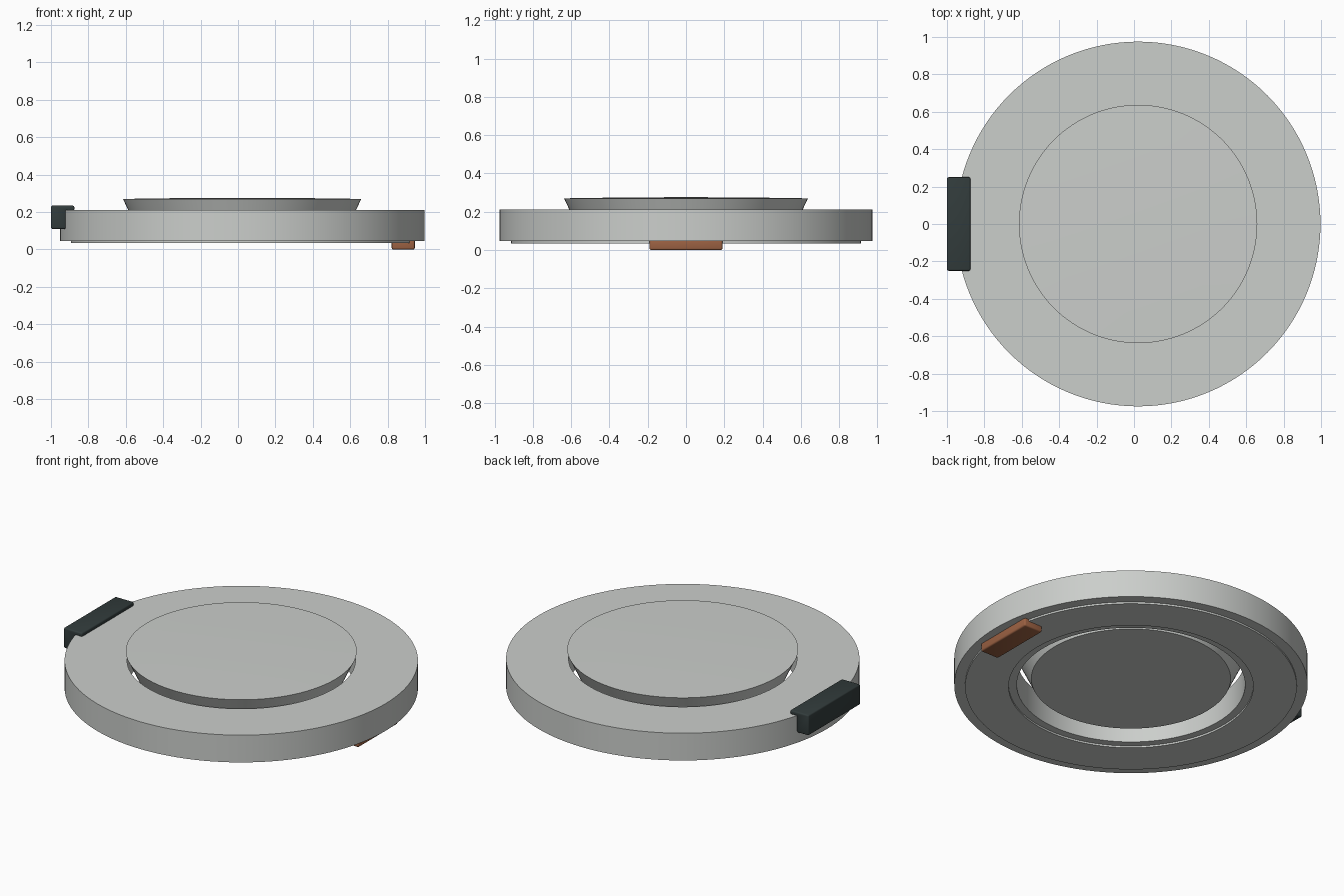
import bpy, bmesh, math
from mathutils import Vector

if "Cube" in bpy.data.objects:
    bpy.data.objects.remove(bpy.data.objects["Cube"], do_unlink=True)

CENTRE_X = 0.022   # axis of the round parts
SEGMENTS = 128


def material(name, rgb):
    mat = bpy.data.materials.new(name)
    mat.use_nodes = True
    mat.diffuse_color = (*rgb, 1)
    bsdf = next(n for n in mat.node_tree.nodes if n.type == "BSDF_PRINCIPLED")
    bsdf.inputs["Base Color"].default_value = (*rgb, 1)
    bsdf.inputs["Roughness"].default_value = 0.5
    return mat


def finish(name, bm, mat):
    bmesh.ops.recalc_face_normals(bm, faces=bm.faces)
    mesh = bpy.data.meshes.new(name)
    bm.to_mesh(mesh)
    bm.free()
    mesh.materials.append(mat)
    obj = bpy.data.objects.new(name, mesh)
    bpy.context.collection.objects.link(obj)
    bpy.ops.object.select_all(action="DESELECT")
    obj.select_set(True)
    bpy.context.view_layer.objects.active = obj
    bpy.ops.object.shade_smooth_by_angle(angle=math.radians(30))
    return obj


def lathe(name, profile, mat, closed):
    """Revolve (radius, z) points around the vertical axis."""
    bm = bmesh.new()
    verts = [bm.verts.new((r, 0, z)) for r, z in profile]
    edges = [bm.edges.new(pair) for pair in zip(verts, verts[1:])]
    if closed:
        edges.append(bm.edges.new((verts[-1], verts[0])))
    bmesh.ops.spin(bm, geom=verts + edges, axis=(0, 0, 1), cent=(0, 0, 0),
                   angle=math.tau, steps=SEGMENTS)
    bmesh.ops.remove_doubles(bm, verts=bm.verts, dist=1e-5)
    bmesh.ops.translate(bm, verts=bm.verts, vec=(CENTRE_X, 0, 0))
    return finish(name, bm, mat)


def bar(name, outline, half_length, mat, bevel):
    """Extrude an (x, z) outline along y and round its edges."""
    bm = bmesh.new()
    face = bm.faces.new([bm.verts.new((x, -half_length, z)) for x, z in outline])
    new = bmesh.ops.extrude_face_region(bm, geom=[face])["geom"]
    moved = [v for v in new if isinstance(v, bmesh.types.BMVert)]
    bmesh.ops.translate(bm, verts=moved, vec=Vector((0, 2 * half_length, 0)))
    bmesh.ops.recalc_face_normals(bm, faces=bm.faces)
    bmesh.ops.bevel(bm, geom=bm.edges[:], offset=bevel, segments=3,
                    profile=0.5, affect="EDGES")
    return finish(name, bm, mat)


silver = material("pale silver", (0.60, 0.62, 0.60))
charcoal = material("dark charcoal", (0.032, 0.045, 0.045))
copper = material("copper brown", (0.33, 0.12, 0.055))

# Outer ring with a shallow raised band underneath
lathe("outer_ring", [(0.63, 0.212), (0.975, 0.212), (0.975, 0.046), (0.915, 0.046),
                     (0.915, 0.035), (0.675, 0.035), (0.675, 0.046), (0.63, 0.046)],
      silver, True)

# Tapered centre plate with a faintly domed top
DOME = [(0.637 * t, 0.270 + 0.006 * (1 - t * t)) for t in (0, 0.25, 0.5, 0.75, 1)]
lathe("centre_plate", DOME + [(0.55, 0.085), (0, 0.085)], silver, False)

# Hooked clip on the right edge
bar("upper_clip", [(-1, 0.11), (-0.92, 0.11), (-0.92, 0.207), (-0.875, 0.207),
                   (-0.875, 0.234), (-1, 0.234)], 0.25, charcoal, 0.008)

# Tab below the left edge
bar("lower_tab", [(0.822, 0), (0.945, 0), (0.945, 0.055), (0.822, 0.055)],
    0.19, copper, 0.009)
